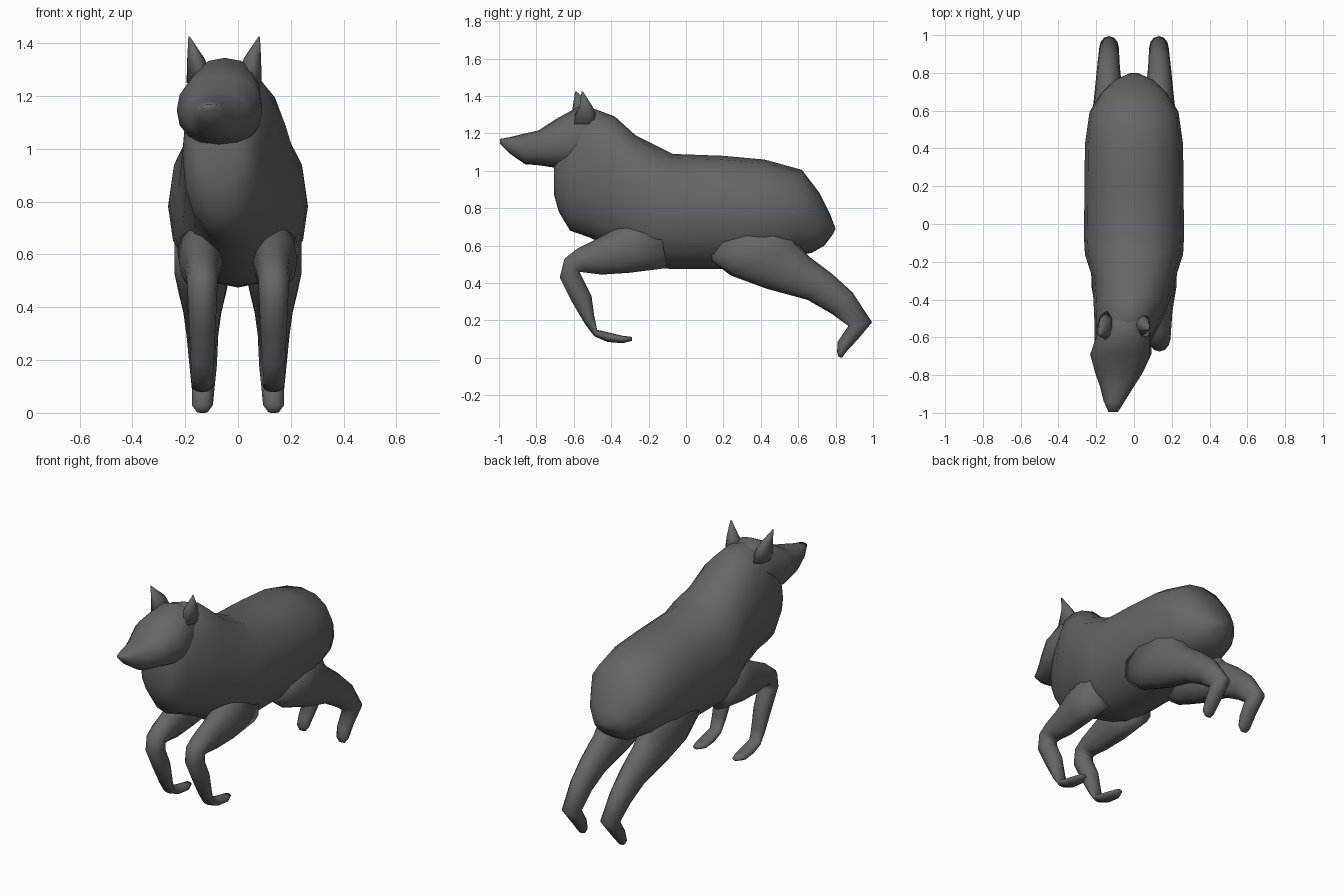
import bpy, bmesh, math
from mathutils import Vector

fur = bpy.data.materials.new("dark grey fur")
fur.diffuse_color = (0.13, 0.13, 0.13, 1)


def loft(name, rings, sides=16, power=2.0, mirror=False):
    """Skin rounded rings; each ring = centre x, half width, edge A (y, z), edge B (y, z)."""
    bm = bmesh.new()
    loops = []
    for cx, hw, ya, za, yb, zb in rings:
        c = Vector((cx, (ya + yb) / 2, (za + zb) / 2))
        v = Vector((0, (ya - yb) / 2, (za - zb) / 2))
        loop = []
        for i in range(sides):
            a = 2 * math.pi * i / sides
            co, si = math.cos(a), math.sin(a)
            u = math.copysign(abs(co) ** (2 / power), co)
            w = math.copysign(abs(si) ** (2 / power), si)
            loop.append(bm.verts.new(c + Vector((hw * u, 0, 0)) + v * w))
        loops.append(loop)
    for p, q in zip(loops, loops[1:]):
        for i in range(sides):
            j = (i + 1) % sides
            bm.faces.new((p[i], p[j], q[j], q[i]))
    bm.faces.new(loops[0])
    bm.faces.new(loops[-1])
    if mirror:
        dup = bmesh.ops.duplicate(bm, geom=bm.verts[:] + bm.edges[:] + bm.faces[:])
        for e in dup["geom"]:
            if isinstance(e, bmesh.types.BMVert):
                e.co.x *= -1
    bmesh.ops.recalc_face_normals(bm, faces=bm.faces[:])
    me = bpy.data.meshes.new(name)
    bm.to_mesh(me)
    bm.free()
    me.materials.append(fur)
    for f in me.polygons:
        f.use_smooth = True
    ob = bpy.data.objects.new(name, me)
    bpy.context.collection.objects.link(ob)
    return ob


# Torso with chest and ruff, front to back
loft("body", [
    (-.065, .08, -.705, 1.03, -.705, .87),
    (-.065, .125, -.68, 1.15, -.68, .78),
    (-.06, .15, -.62, 1.28, -.62, .68),
    (-.03, .18, -.50, 1.335, -.52, .645),
    (-.01, .205, -.38, 1.29, -.40, .59),
    (0, .225, -.27, 1.19, -.27, .51),
    (0, .26, -.15, 1.13, -.17, .48),
    (0, .265, -.07, 1.09, -.07, .475),
    (0, .262, .2, 1.08, .2, .475),
    (0, .26, .42, 1.06, .42, .50),
    (0, .235, .62, 1.005, .57, .55),
    (0, .175, .715, .88, .67, .56),
    (0, .11, .77, .77, .74, .60),
    (0, .03, .80, .69, .785, .66),
], power=2.2)

# Head and muzzle, turned slightly to one side
loft("head", [
    (-.03, .12, -.42, 1.29, -.42, 1.0),
    (-.05, .14, -.57, 1.345, -.57, 1.0),
    (-.07, .162, -.69, 1.28, -.69, 1.015),
    (-.08, .125, -.79, 1.215, -.79, 1.03),
    (-.09, .09, -.86, 1.20, -.86, 1.035),
    (-.105, .055, -.94, 1.18, -.94, 1.09),
    (-.11, .025, -.995, 1.17, -.995, 1.145),
], power=2.3)

# Ears
for side, base_x, tip_x, tip_y in (("right", -.14, -.185, -.59), ("left", .035, .08, -.555)):
    mid_x = base_x + (tip_x - base_x) * .45
    loft(side + "_ear", [
        (base_x, .055, -.62, 1.25, -.46, 1.25),
        (mid_x, .032, tip_y - .015, 1.345, -.50, 1.345),
        (tip_x, .003, tip_y - .003, 1.425, tip_y + .003, 1.425),
    ], sides=8)

# Front legs, bent back at the wrist
loft("front_legs", [
    (.14, .09, -.15, .75, -.1, .48),
    (.14, .085, -.36, .70, -.3, .455),
    (.135, .068, -.48, .635, -.45, .445),
    (.135, .062, -.58, .585, -.53, .455),
    (.135, .058, -.65, .53, -.57, .46),
    (.135, .055, -.675, .43, -.555, .43),
    (.135, .05, -.61, .30, -.505, .33),
    (.135, .044, -.54, .18, -.49, .22),
    (.135, .04, -.49, .115, -.475, .15),
    (.135, .042, -.42, .085, -.41, .135),
    (.135, .04, -.34, .078, -.34, .118),
    (.135, .02, -.29, .09, -.29, .112),
], sides=12, mirror=True)

# Hind legs, stretched backwards
loft("hind_legs", [
    (.13, .11, .52, .82, .08, .56),
    (.135, .105, .60, .61, .24, .44),
    (.135, .09, .66, .54, .43, .37),
    (.135, .072, .78, .45, .65, .31),
    (.135, .06, .89, .35, .78, .235),
    (.132, .052, .995, .19, .868, .17),
    (.132, .043, .92, .10, .81, .085),
    (.135, .04, .855, .03, .808, .03),
    (.135, .02, .835, .0, .815, .005),
], sides=12, mirror=True)
